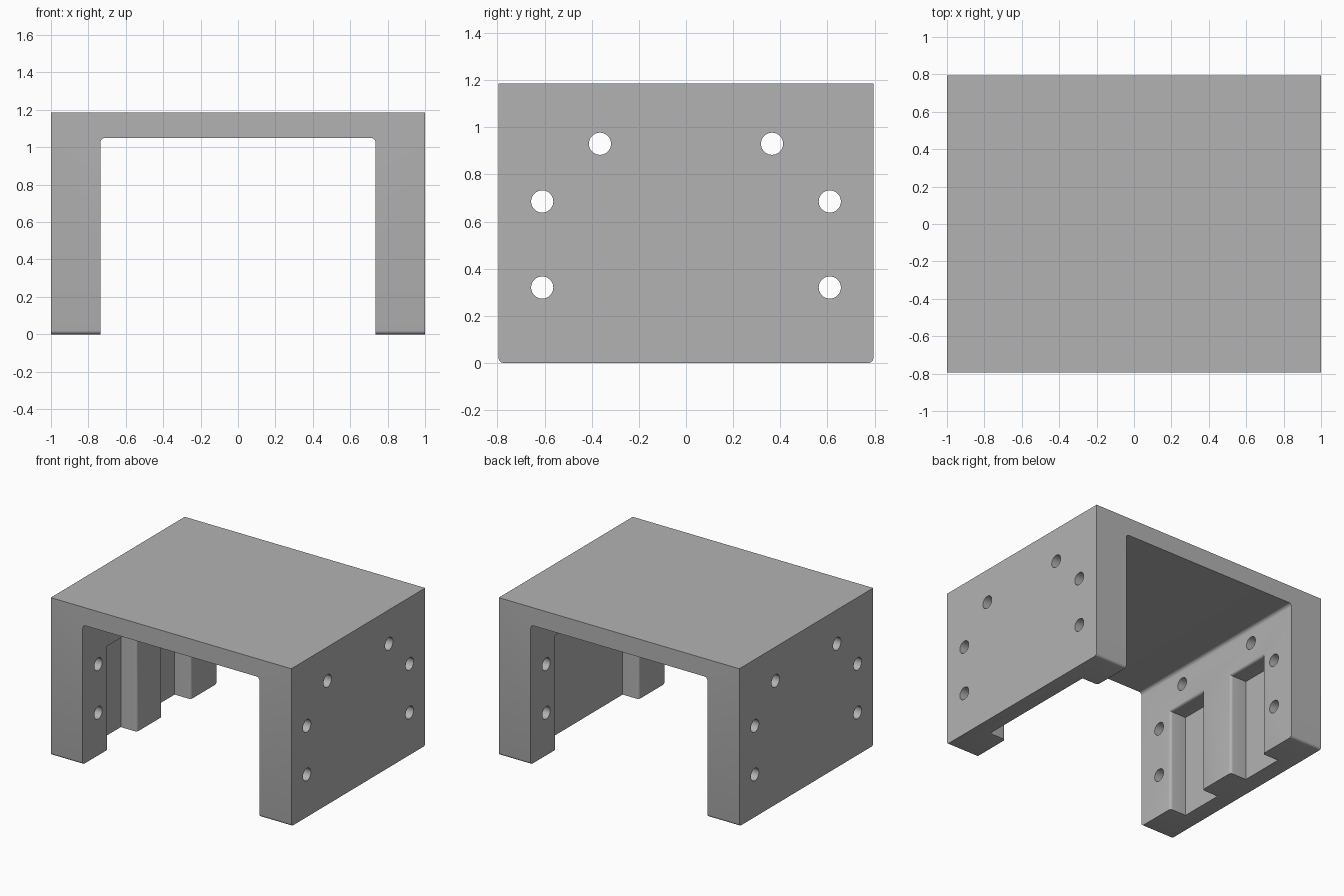
import bpy, bmesh, math
from mathutils import Matrix

if "Cube" in bpy.data.objects:
    bpy.data.objects.remove(bpy.data.objects["Cube"])

HALF_X, HALF_Y, HEIGHT = 1.0, 0.795, 1.185
INNER_X, CEILING = 0.735, 1.05
FILLET, DEPTH = 0.025, 0.135

grey = bpy.data.materials.new("plain grey")
grey.use_nodes = True
colour = (0.45, 0.45, 0.45, 1)
grey.diffuse_color = colour
grey.node_tree.nodes["Principled BSDF"].inputs["Base Color"].default_value = colour


def add_object(name, bm):
    bmesh.ops.recalc_face_normals(bm, faces=bm.faces)
    mesh = bpy.data.meshes.new(name)
    bm.to_mesh(mesh)
    bm.free()
    mesh.materials.append(grey)
    obj = bpy.data.objects.new(name, mesh)
    bpy.context.collection.objects.link(obj)
    return obj


def cut(obj, cutter):
    mod = obj.modifiers.new(cutter.name, "BOOLEAN")
    mod.operation, mod.solver, mod.object = "DIFFERENCE", "EXACT", cutter
    bpy.context.view_layer.objects.active = obj
    bpy.ops.object.modifier_apply(modifier=mod.name)
    bpy.data.objects.remove(cutter)


# Bracket: U profile with rounded inner corners, extruded front to back
arc = [(INNER_X - FILLET + FILLET * math.cos(a), CEILING - FILLET + FILLET * math.sin(a))
       for a in (math.pi / 2 * i / 6 for i in range(7))]
right_half = [(HALF_X, HEIGHT), (HALF_X, 0), (INNER_X, 0)] + arc
profile = right_half + [(-x, z) for x, z in reversed(right_half)]
bm = bmesh.new()
face = bm.faces.new([bm.verts.new((x, -HALF_Y, z)) for x, z in profile])
extruded = bmesh.ops.extrude_face_region(bm, geom=[face])["geom"]
bmesh.ops.translate(bm, vec=(0, 2 * HALF_Y, 0),
                    verts=[v for v in extruded if isinstance(v, bmesh.types.BMVert)])
bracket = add_object("bracket", bm)

# Pockets open at the bottom: two on one wall, one wide on the other
# (side, y start, y end, top)
pockets = [(-1, -0.49, -0.15, 0.77), (-1, 0.15, 0.49, 0.77), (1, -0.49, 0.49, 0.85)]
for side, y0, y1, top in pockets:
    bm = bmesh.new()
    x0, x1, z0 = INNER_X - 0.1, INNER_X + DEPTH, -0.1
    bmesh.ops.create_cube(bm, size=1, matrix=Matrix.Translation(
        (side * (x0 + x1) / 2, (y0 + y1) / 2, (z0 + top) / 2))
        @ Matrix.Diagonal((x1 - x0, y1 - y0, top - z0, 1)))
    cut(bracket, add_object("pocket_cutter", bm))


# Round the pocket rims and the front and back bottom edges
def near(edge, axis, value):
    return all(abs(v.co[axis] - value) < 1e-3 for v in edge.verts)


def is_rounded(edge):
    if near(edge, 2, 0) and (near(edge, 1, HALF_Y) or near(edge, 1, -HALF_Y)):
        return True
    return any(near(edge, 0, side * INNER_X)
               and (near(edge, 1, y0) or near(edge, 1, y1) or near(edge, 2, top))
               for side, y0, y1, top in pockets)


bm = bmesh.new()
bm.from_mesh(bracket.data)
bmesh.ops.dissolve_limit(bm, angle_limit=0.01, verts=bm.verts, edges=bm.edges)
bmesh.ops.bevel(bm, geom=[e for e in bm.edges if is_rounded(e)], offset=0.02,
                segments=4, profile=0.5, affect="EDGES")
bm.to_mesh(bracket.data)
bm.free()

# Bolt holes straight through both walls
for hole_y, hole_z in ((0.365, 0.93), (0.61, 0.685), (0.61, 0.32)):
    for mirror in (-1, 1):
        bm = bmesh.new()
        bmesh.ops.create_cone(bm, cap_ends=True, segments=40, radius1=0.047, radius2=0.047,
                              depth=3, matrix=Matrix.Translation((0, mirror * hole_y, hole_z))
                              @ Matrix.Rotation(math.pi / 2, 4, "Y"))
        cut(bracket, add_object("hole_cutter", bm))

bpy.ops.object.select_all(action="DESELECT")
bracket.select_set(True)
bpy.context.view_layer.objects.active = bracket
bpy.ops.object.shade_smooth_by_angle(angle=math.radians(30))
